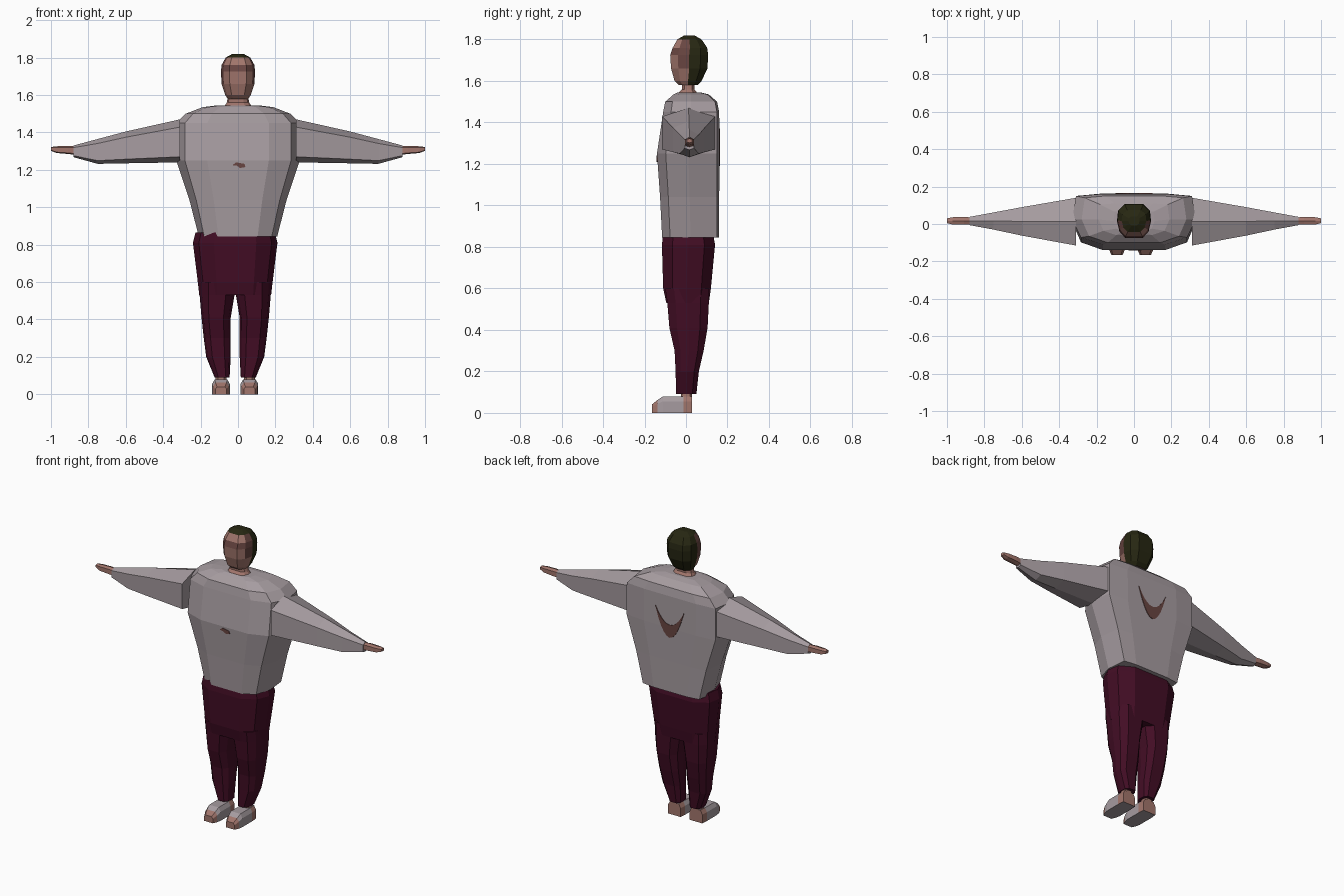
import bpy
import bmesh
from mathutils import Vector

old = bpy.data.objects.get("Cube")
if old:
    bpy.data.objects.remove(old, do_unlink=True)


def material(name, colour):
    mat = bpy.data.materials.new(name)
    mat.use_nodes = True
    mat.diffuse_color = (*colour, 1)
    mat.node_tree.nodes["Principled BSDF"].inputs["Base Color"].default_value = (*colour, 1)
    return mat


GREY = material("light grey", (0.38, 0.33, 0.35))
SKIN = material("skin", (0.36, 0.18, 0.15))
BROWN = material("brown", (0.14, 0.06, 0.053))
WINE = material("dark wine", (0.055, 0.004, 0.018))
HAIR = material("dark olive", (0.02, 0.02, 0.006))


def section(z, hw, yf, yb, front=0.2, back=0.2, cx=0.0):
    """Twelve-sided horizontal ring, mirrored about x = cx."""
    d = yb - yf
    half = [(0, yf), (0.5 * hw, yf), (0.86 * hw, yf + front * d), (hw, yf + 0.5 * d),
            (0.94 * hw, yb - back * d), (0.55 * hw, yb), (0, yb)]
    ring = half + [(-x, y) for x, y in half[-2:0:-1]]
    return [Vector((cx + x, y, z)) for x, y in ring]


def loft(name, rings, mats, rule=None):
    """Skin a stack of equal rings, cap both ends, colour faces by rule(centre, normal)."""
    bm = bmesh.new()
    loops = [[bm.verts.new(p) for p in ring] for ring in rings]
    n = len(loops[0])
    for a, b in zip(loops, loops[1:]):
        for i in range(n):
            j = (i + 1) % n
            bm.faces.new((a[i], a[j], b[j], b[i]))
    bm.faces.new(loops[0])
    bm.faces.new(loops[-1])
    bmesh.ops.recalc_face_normals(bm, faces=bm.faces)
    if rule:
        for f in bm.faces:
            f.material_index = rule(f.calc_center_median(), f.normal)
    mesh = bpy.data.meshes.new(name)
    bm.to_mesh(mesh)
    bm.free()
    for m in mats:
        mesh.materials.append(m)
    obj = bpy.data.objects.new(name, mesh)
    bpy.context.collection.objects.link(obj)
    return obj


def plate(name, outline, y0, y1, mat):
    loft(name, [[Vector((x, y, z)) for x, z in outline] for y in (y0, y1)], [mat])


# Sweater body, with a broad flat back
torso = [(0.845, 0.21, -0.115, 0.16), (1.04, 0.26, -0.125, 0.16), (1.25, 0.33, -0.14, 0.162),
         (1.45, 0.33, -0.11, 0.16), (1.5, 0.28, -0.1, 0.15), (1.535, 0.19, -0.06, 0.11),
         (1.545, 0.11, -0.04, 0.07)]
loft("sweater", [section(*r, front=0.14, back=0.04) for r in torso], [GREY])

# Painted patches on the chest and back
plate("chest_patch", [(-0.03, 1.225), (-0.01, 1.24), (0.035, 1.232), (0.04, 1.215),
                      (0.01, 1.21), (-0.005, 1.222)], -0.134, -0.142, BROWN)
steps = [i / 5 for i in range(-5, 6)]
crescent = [(0.1 * t, 1.19 + 0.18 * t * t) for t in steps]
crescent += [(0.1 * t, 1.27 + 0.1 * t * t) for t in reversed(steps[1:-1])]
plate("back_patch", crescent, 0.157, 0.165, BROWN)

# Neck
loft("neck", [section(1.535, 0.075, -0.045, 0.06), section(1.56, 0.06, -0.02, 0.04),
              section(1.61, 0.05, -0.02, 0.04)], [SKIN])


# Head: face in front, brown brow band and temples, hair on top and behind
def head_colour(c, normal):
    if c.y > 0.018 or c.z > 1.79:
        return 2
    if 1.725 < c.z < 1.76 or (c.z > 1.66 and abs(c.x) > 0.07):
        return 1
    return 0


head = [(1.58, 0.055, -0.035, 0.055), (1.6, 0.068, -0.055, 0.075), (1.66, 0.088, -0.072, 0.103),
        (1.725, 0.091, -0.076, 0.107), (1.76, 0.088, -0.064, 0.102),
        (1.8, 0.066, -0.042, 0.075), (1.82, 0.03, -0.008, 0.04)]
loft("head", [section(*r) for r in head], [SKIN, BROWN, HAIR], head_colour)

# Trousers: hips, then two legs
CX = -0.015
hips = [(0.865, 0.212, -0.11, 0.13), (0.81, 0.226, -0.116, 0.14), (0.6, 0.2, -0.11, 0.12),
        (0.53, 0.192, -0.095, 0.11)]
loft("hips", [section(*r, cx=CX) for r in hips], [WINE])


def arm_ring(side, x, yf, yb, zb, zt):
    ym, lo, hi = (yf + yb) / 2, zb + 0.13 * (zt - zb), zb + 0.82 * (zt - zb)
    return [Vector((side * x, y, z)) for y, z in
            ((yf, hi), (ym, zt), (yb, hi), (yb, lo), (ym, zb), (yf, lo))]


def shoe_ring(cx, y, hw, zt):
    return [Vector((cx + x, y, z)) for x, z in
            ((-hw, 0), (-hw, 0.7 * zt), (-0.7 * hw, zt), (0.7 * hw, zt), (hw, 0.7 * zt), (hw, 0))]


def shoe_colour(c, normal):
    toe = c.y < -0.135
    heel = c.y > -0.015 and abs(normal.z) < 0.5
    return 1 if (toe or heel) and normal.z > -0.5 else 0


for label, side in (("left", 1), ("right", -1)):
    # Sleeve and hand
    sleeve = [(0.31, -0.115, 0.14, 1.24, 1.47), (0.6, -0.062, 0.09, 1.235, 1.405),
              (0.75, -0.03, 0.062, 1.232, 1.365), (0.88, -0.006, 0.038, 1.268, 1.33)]
    loft(label + "_sleeve", [arm_ring(side, *r) for r in sleeve], [GREY])
    hand = [(0.86, 0.0, 0.034, 1.28, 1.325), (0.91, -0.004, 0.038, 1.285, 1.328),
            (0.97, -0.003, 0.036, 1.29, 1.326), (1.0, 0.005, 0.03, 1.302, 1.322)]
    loft(label + "_hand", [arm_ring(side, *r) for r in hand], [SKIN])

    # Trouser leg: height, inner edge, outer edge, front, back
    leg = [(0.6, 0.0, 0.192, -0.1, 0.11), (0.53, 0.004, 0.19, -0.09, 0.11),
           (0.41, 0.024, 0.18, -0.08, 0.104), (0.3, 0.024, 0.168, -0.055, 0.085),
           (0.2, 0.024, 0.155, -0.05, 0.062), (0.09, 0.03, 0.11, -0.048, 0.05)]
    loft(label + "_trouser_leg",
         [section(z, (b - a) / 2, yf, yb, cx=CX + side * (a + b) / 2) for z, a, b, yf, yb in leg],
         [WINE])

    # Ankle and shoe
    foot_x = CX + side * 0.076
    loft(label + "_ankle", [section(z, 0.03, -0.025, 0.03, cx=foot_x) for z in (0.06, 0.12)], [SKIN])
    shoe = [(-0.165, 0.03, 0.04), (-0.138, 0.042, 0.062), (-0.11, 0.047, 0.08),
            (-0.012, 0.047, 0.08), (0.03, 0.044, 0.08)]
    loft(label + "_shoe", [shoe_ring(foot_x, *r) for r in shoe], [GREY, SKIN], shoe_colour)
